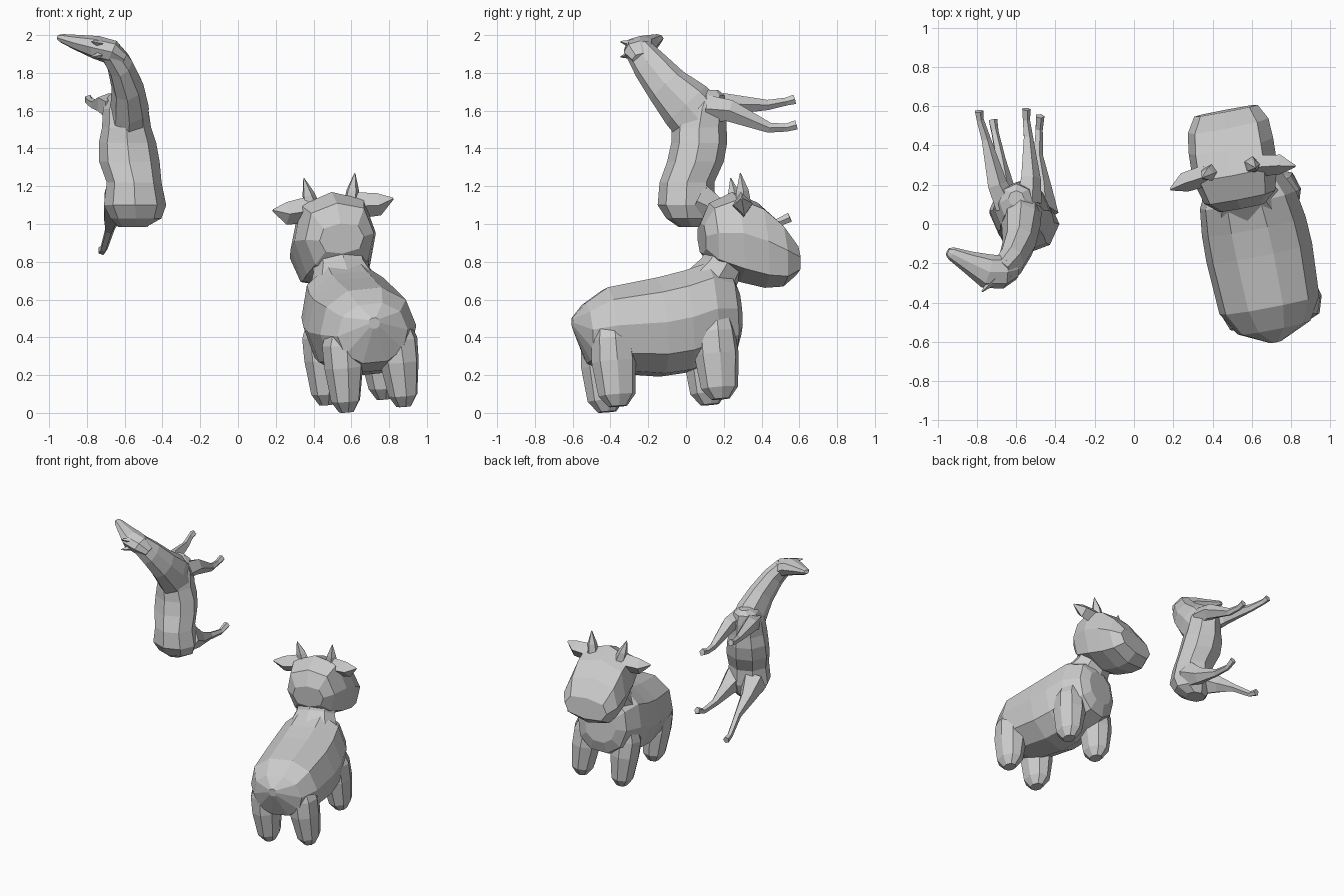
import bpy, bmesh
from math import cos, sin, pi, radians, copysign
from mathutils import Vector, Matrix


def loft(name, rings, n=8, side=(1, 0, 0), axis=None, p=1.0, mat=None):
    """Skin rings of (x, y, z, half_side, half_other); flat facets, closed ends."""
    pts = [Vector(r[:3]) for r in rings]
    bm = bmesh.new()
    loops = []
    for i, r in enumerate(rings):
        if axis:
            t = Vector(axis)
        else:
            t = (pts[min(i + 1, len(pts) - 1)] - pts[max(i - 1, 0)]).normalized()
        u = Vector(side)
        u = (u - t * u.dot(t)).normalized()
        v = t.cross(u)
        ring = []
        for k in range(n):
            c, s = cos(2 * pi * k / n), sin(2 * pi * k / n)
            c, s = copysign(abs(c) ** p, c), copysign(abs(s) ** p, s)
            ring.append(bm.verts.new(pts[i] + u * r[3] * c + v * r[4] * s))
        loops.append(ring)
    for a, b in zip(loops, loops[1:]):
        for k in range(n):
            bm.faces.new((a[k], a[(k + 1) % n], b[(k + 1) % n], b[k]))
    bm.faces.new(loops[0])
    bm.faces.new(loops[-1])
    bmesh.ops.recalc_face_normals(bm, faces=bm.faces)
    me = bpy.data.meshes.new(name)
    bm.to_mesh(me)
    bm.free()
    if mat:
        me.transform(mat)
    ob = bpy.data.objects.new(name, me)
    bpy.context.collection.objects.link(ob)
    return ob


def spans(rows):
    """Rows of (y, z_low, z_high, half_width) to upright rings."""
    return [(0, y, (lo + hi) / 2, w, (hi - lo) / 2) for y, lo, hi, w in rows]


# ---- Cow: modelled facing +y, then tilted into place ----
cow = (Matrix.Translation((0.672, -0.11, 0.04)) @ Matrix.Rotation(radians(11), 4, 'Z')
       @ Matrix.Rotation(radians(4), 4, 'X') @ Matrix.Rotation(radians(-5.5), 4, 'Y'))

# body
loft("cow_body", spans([
    (-0.46, 0.44, 0.50, 0.03), (-0.39, 0.25, 0.575, 0.19), (-0.27, 0.19, 0.65, 0.26),
    (0.00, 0.15, 0.685, 0.275), (0.14, 0.16, 0.71, 0.27), (0.28, 0.20, 0.745, 0.25),
    (0.40, 0.25, 0.69, 0.19), (0.435, 0.34, 0.60, 0.12)]),
    n=10, axis=(0, 1, 0), p=0.9, mat=cow)

# neck
loft("cow_neck", [(0, 0.26, 0.58, 0.21, 0.15), (0, 0.36, 0.70, 0.15, 0.115),
                  (0, 0.42, 0.80, 0.15, 0.12)], mat=cow)

# head
loft("cow_head", spans([
    (0.275, 0.79, 0.95, 0.12), (0.33, 0.70, 1.055, 0.185), (0.46, 0.625, 1.105, 0.22),
    (0.59, 0.585, 1.04, 0.22), (0.69, 0.585, 0.93, 0.21), (0.765, 0.64, 0.80, 0.165)]),
    axis=(0, 1, 0), p=0.75, mat=cow)

for s, label in ((1, "right"), (-1, "left")):
    # legs
    for y, which in ((-0.285, "rear"), (0.27, "front")):
        loft(f"cow_{which}_leg_{label}", [
            (s * 0.12, y + 0.01, 0.54, 0.07, 0.07), (s * 0.145, y, 0.36, 0.112, 0.11),
            (s * 0.15, y, 0.24, 0.105, 0.12), (s * 0.155, y, 0.06, 0.078, 0.10),
            (s * 0.155, y, 0.0, 0.04, 0.05)],
            axis=(0, 0, 1), p=0.9, mat=cow)
    # ears
    loft(f"cow_ear_{label}", [
        (s * 0.13, 0.48, 1.02, 0.055, 0.07), (s * 0.25, 0.465, 1.015, 0.05, 0.06),
        (s * 0.325, 0.445, 1.04, 0.006, 0.006)],
        n=4, side=(0, 1, 0), mat=cow)
    # horns
    loft(f"cow_horn_{label}", [
        (s * 0.105, 0.49, 1.03, 0.045, 0.045), (s * 0.12, 0.49, 1.10, 0.035, 0.035),
        (s * 0.138, 0.485, 1.19, 0.003, 0.003)], n=5, mat=cow)

# ---- Horse: upright, back towards -y, legs towards +y ----
# torso
loft("horse_torso", [
    (-0.56, 0.03, 0.985, 0.075, 0.07), (-0.54, 0.01, 1.03, 0.135, 0.115),
    (-0.545, 0.00, 1.10, 0.165, 0.15), (-0.55, 0.005, 1.22, 0.145, 0.145),
    (-0.575, 0.05, 1.33, 0.16, 0.15), (-0.585, 0.07, 1.43, 0.152, 0.148),
    (-0.59, 0.07, 1.51, 0.13, 0.145), (-0.595, 0.085, 1.61, 0.12, 0.13),
    (-0.60, 0.11, 1.68, 0.085, 0.095), (-0.60, 0.13, 1.71, 0.04, 0.04)], axis=(0, 0, 1))

# neck
loft("horse_neck", [
    (-0.58, 0.07, 1.55, 0.11, 0.15), (-0.575, 0.00, 1.63, 0.10, 0.145),
    (-0.585, -0.10, 1.73, 0.085, 0.115), (-0.625, -0.19, 1.84, 0.07, 0.095),
    (-0.68, -0.25, 1.92, 0.06, 0.075)])

# head, turned to the side
loft("horse_head", [
    (-0.61, -0.235, 1.87, 0.04, 0.05), (-0.67, -0.245, 1.91, 0.065, 0.085),
    (-0.75, -0.24, 1.935, 0.062, 0.088), (-0.85, -0.19, 1.96, 0.042, 0.055),
    (-0.93, -0.15, 1.982, 0.024, 0.034), (-0.95, -0.14, 1.988, 0.014, 0.02)],
    side=(0, 0, 1))

# ears
for z, tip, label in ((1.90, 1.885, "left"), (1.95, 1.965, "right")):
    loft(f"horse_ear_{label}", [(-0.71, -0.28, z, 0.028, 0.028),
                                (-0.775, -0.345, tip, 0.004, 0.004)], n=4, side=(0, 0, 1))

# legs: paths from hip or shoulder to hoof, sharing one taper
legs = {
    "horse_front_leg_left": (0.07, [(-0.65, 0.10, 1.61), (-0.70, 0.20, 1.635),
                                    (-0.755, 0.43, 1.63), (-0.785, 0.53, 1.648), (-0.79, 0.575, 1.66)]),
    "horse_front_leg_right": (0.07, [(-0.54, 0.11, 1.61), (-0.53, 0.23, 1.60),
                                     (-0.54, 0.44, 1.51), (-0.55, 0.53, 1.51), (-0.55, 0.585, 1.525)]),
    "horse_rear_leg_left": (0.095, [(-0.63, 0.06, 1.12), (-0.665, 0.19, 1.05),
                                    (-0.68, 0.33, 0.97), (-0.71, 0.47, 0.87), (-0.72, 0.53, 0.86)]),
    "horse_rear_leg_right": (0.095, [(-0.48, 0.06, 1.12), (-0.475, 0.19, 1.06),
                                     (-0.49, 0.35, 1.02), (-0.485, 0.48, 1.005), (-0.48, 0.55, 1.035)]),
}
for name, (r0, path) in legs.items():
    radii = (r0, 0.055, 0.026, 0.02, 0.024)
    loft(name, [(*q, r, r * 1.1) for q, r in zip(path, radii)], n=5)
